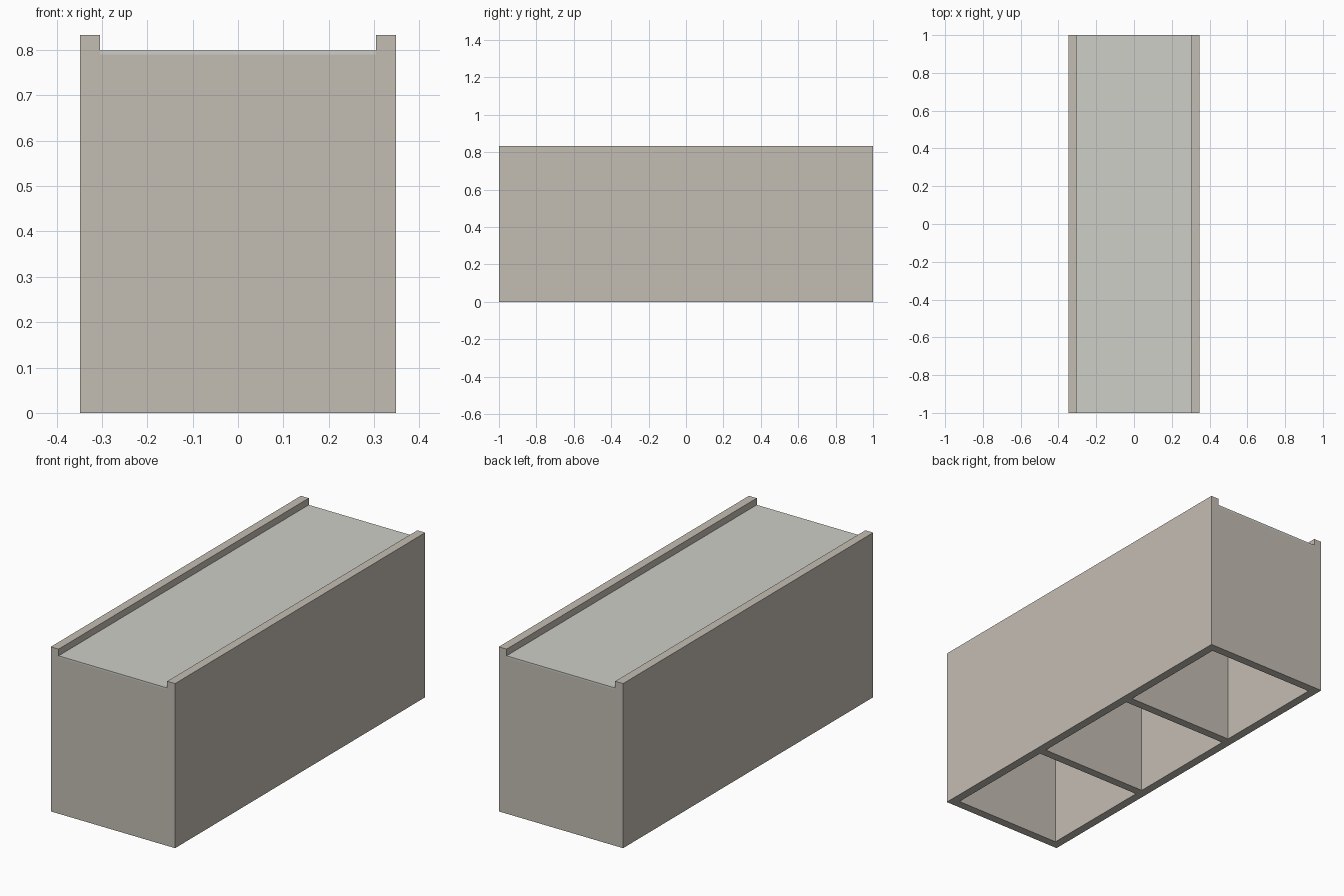
import bpy

if "Cube" in bpy.data.objects:
    bpy.data.objects.remove(bpy.data.objects["Cube"])

W, L, H = 0.348, 1.0, 0.833      # half width, half length, height
T = 0.044                        # board thickness
BACK_LOW, BACK_TOP = 0.79, 0.799  # thin recessed panel


def material(name, color):
    m = bpy.data.materials.new(name)
    m.diffuse_color = (*color, 1)
    m.use_nodes = True
    m.node_tree.nodes["Principled BSDF"].inputs["Base Color"].default_value = m.diffuse_color
    return m


board = material("board", (0.55, 0.51, 0.45))
pale = material("pale_panel", (0.62, 0.62, 0.58))


def box(name, lo, hi, mat):
    bpy.ops.mesh.primitive_cube_add(
        size=1, location=[(a + b) / 2 for a, b in zip(lo, hi)])
    o = bpy.context.object
    o.name = name
    o.scale = [b - a for a, b in zip(lo, hi)]
    bpy.ops.object.transform_apply(location=False, rotation=False, scale=True)
    o.data.materials.append(mat)
    return o


inner = W - T

# Long side boards, rising above the panel as rails
box("left_side", (-W, -L, 0), (-inner, L, H), board)
box("right_side", (inner, -L, 0), (W, L, H), board)

# End boards and two dividers, leaving three equal compartments
step = (2 * L - T) / 3
for i, name in enumerate(("front_end", "front_divider", "back_divider", "back_end")):
    y = -L + i * step
    box(name, (-inner, y, 0), (inner, y + T, BACK_LOW), board)

# Thin panel closing the compartments
box("closing_panel", (-inner, -L, BACK_LOW), (inner, L, BACK_TOP), pale)
